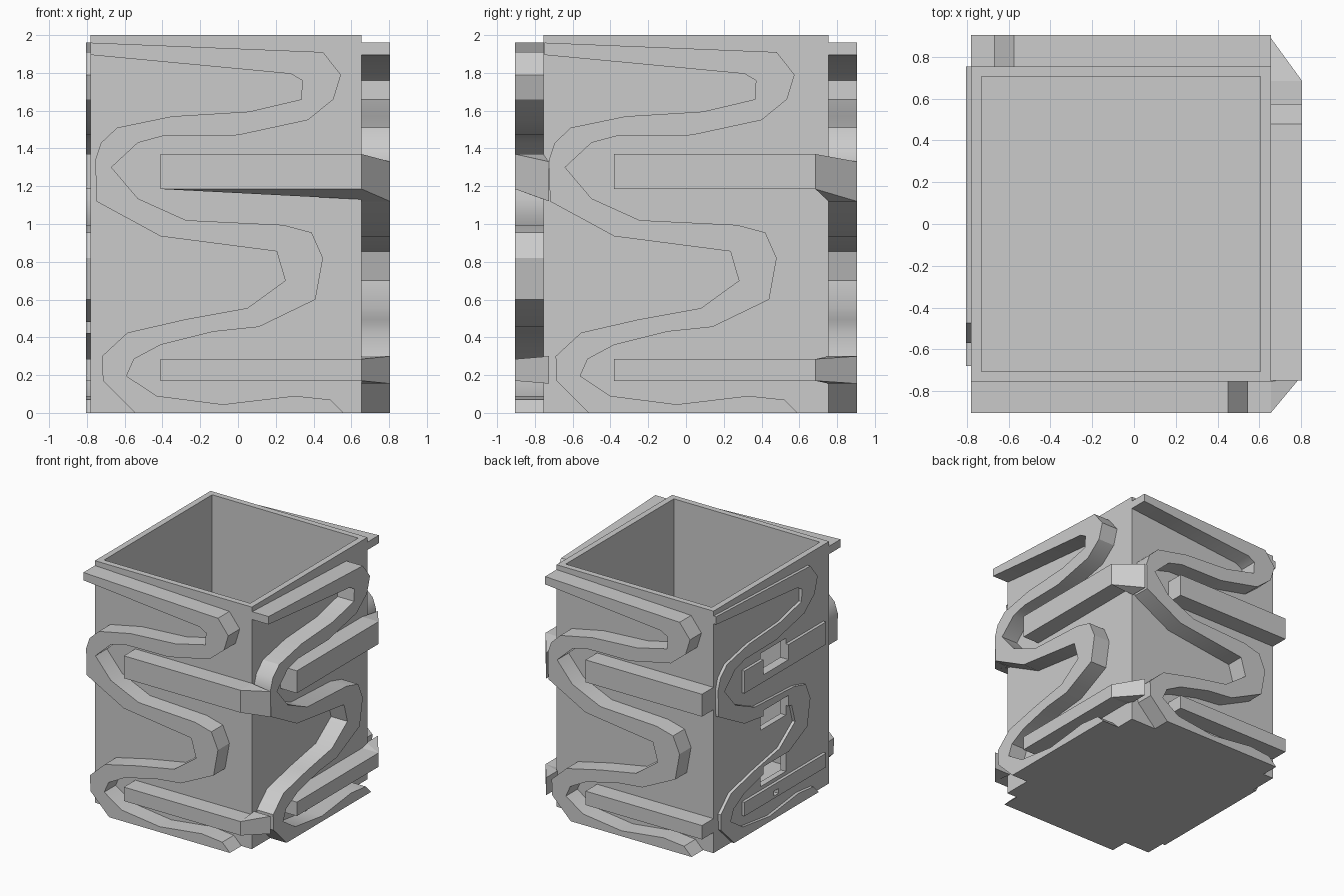
import bpy
import bmesh
import math
from mathutils import Vector

if "Cube" in bpy.data.objects:
    bpy.data.objects.remove(bpy.data.objects["Cube"], do_unlink=True)

grey = bpy.data.materials.new("plain_grey")
grey.use_nodes = True
grey.diffuse_color = (0.6, 0.6, 0.6, 1)
grey.node_tree.nodes["Principled BSDF"].inputs["Base Color"].default_value = grey.diffuse_color

X0, X1, Y = -0.78, 0.655, 0.755      # wall planes of the container
HEIGHT, WALL, RELIEF = 2.0, 0.07, 0.15


def finish(name, bm, smooth=False):
    bmesh.ops.recalc_face_normals(bm, faces=bm.faces)
    if smooth:
        for face in bm.faces:
            face.smooth = True
        for edge in bm.edges:
            edge.smooth = edge.calc_face_angle(math.pi) < math.radians(30)
    mesh = bpy.data.meshes.new(name)
    bm.to_mesh(mesh)
    bm.free()
    mesh.materials.append(grey)
    obj = bpy.data.objects.new(name, mesh)
    bpy.context.collection.objects.link(obj)
    return obj


def add_box(bm, low, high):
    low, high = Vector(low), Vector(high)
    verts = bmesh.ops.create_cube(bm, size=1)["verts"]
    for v in verts:
        v.co = (low + high) / 2 + v.co * (high - low)


def hull(name, points):
    bm = bmesh.new()
    for p in points:
        bm.verts.new(p)
    bmesh.ops.convex_hull(bm, input=bm.verts)
    bmesh.ops.dissolve_limit(bm, angle_limit=0.01, verts=bm.verts, edges=bm.edges)
    return finish(name, bm)


# Each side maps (along, outward, up) to model space
SIDES = {
    "front": (0.0, RELIEF, lambda u, d, z: (u, -Y - d, z)),
    "right_hand": (0.03, RELIEF, lambda u, d, z: (X1 + d, u, z)),
    "back": (0.125, RELIEF, lambda u, d, z: (-u, Y + d, z)),
    "left_hand": (0.025, 0.025, lambda u, d, z: (X0 - d, -u, z)),
}


def relief(name, outline, side, smooth=False):
    shift, depth, place = SIDES[side]
    bm = bmesh.new()
    face = bm.faces.new([bm.verts.new(place(u + shift, -0.02, z)) for u, z in outline])
    cap = bmesh.ops.extrude_face_region(bm, geom=[face])["geom"]
    move = Vector(place(0, depth + 0.02, 0)) - Vector(place(0, 0, 0))
    bmesh.ops.translate(bm, vec=move, verts=[g for g in cap if isinstance(g, bmesh.types.BMVert)])
    return finish(side + "_" + name, bm, smooth)


# Open container
bm = bmesh.new()
add_box(bm, (X0, -Y, 0), (X1, Y, HEIGHT))
bm.normal_update()
top = max(bm.faces, key=lambda f: f.calc_center_median().z)
bmesh.ops.inset_region(bm, faces=[top], thickness=WALL)
pit = bmesh.ops.extrude_face_region(bm, geom=[top])["geom"]
if top.is_valid:
    bmesh.ops.delete(bm, geom=[top], context="FACES_ONLY")
bmesh.ops.translate(bm, vec=(0, 0, WALL - HEIGHT),
                    verts=[g for g in pit if isinstance(g, bmesh.types.BMVert)])
container = finish("container", bm)

# Winding band: upper edge going down, lower edge coming back up
upper = [(-0.78, 1.96), (0.45, 1.91), (0.545, 1.79), (0.505, 1.66), (0.37, 1.55),
         (0, 1.47), (-0.4, 1.465), (-0.53, 1.43), (-0.67, 1.3), (-0.53, 1.135),
         (-0.275, 1.02), (0.24, 0.995), (0.39, 0.955), (0.45, 0.82), (0.41, 0.6),
         (0.11, 0.455), (-0.13, 0.43), (-0.41, 0.36), (-0.55, 0.285), (-0.59, 0.195),
         (-0.43, 0.09), (-0.08, 0.045), (0.3, 0.09), (0.49, 0.07), (0.56, 0)]
lower = [(-0.78, 1.895), (0.28, 1.795), (0.34, 1.76), (0.335, 1.66), (0.06, 1.595),
         (-0.35, 1.57), (-0.64, 1.51), (-0.725, 1.43), (-0.755, 1.34), (-0.75, 1.12),
         (-0.41, 0.935), (0.205, 0.855), (0.25, 0.7), (0.05, 0.555), (-0.28, 0.495),
         (-0.585, 0.425), (-0.72, 0.3), (-0.715, 0.17), (-0.545, 0)]
bars = {"upper": ((1.185, 1.37), (1.12, 1.33)), "lower": ((0.17, 0.285), (0.155, 0.3))}

carved = [container]
for side in SIDES:
    parts = [relief("winding_band", upper + lower[::-1], side, True)]
    for level, ((z0, z1), _) in bars.items():
        outline = [(-0.41, z0), (X1, z0), (X1, z1), (-0.41, z1)]
        parts.append(relief(level + "_bar", outline, side))
    if side == "left_hand":
        carved += parts

# Corner pieces joining each bar to the band on the next side
OUT_X, OUT_Y = X1 + RELIEF, Y + RELIEF
corners = {
    "front": ([(X1, -OUT_Y), (X1, -Y)], [(OUT_X, -0.725), (X1, -0.725)]),
    "back": ([(OUT_X, 0.685), (X1, 0.685)], [(0.645, OUT_Y), (0.645, Y)]),
}
for side, (start, end) in corners.items():
    for level, (bar_z, band_z) in bars.items():
        hull(side + "_" + level + "_corner",
             [(x, y, z) for x, y in start for z in bar_z]
             + [(x, y, z) for x, y in end for z in band_z])

# Sloping underside of the upper front bar
z0 = bars["upper"][0][0]
hull("front_bar_underside", [(-0.41, -OUT_Y, z0), (-0.41, -Y, z0), (X1, -OUT_Y, z0),
                             (X1, -Y, z0), (X1, -Y, 1.13)])

# Pockets in the left-hand wall
bm = bmesh.new()
for z in (0.4, 0.865, 1.33):
    add_box(bm, (-1, -0.19, z - 0.085), (-0.725, 0.14, z + 0.085))
add_box(bm, (-1, -0.06, 0.19), (-0.725, 0, 0.23))
cutter = finish("pocket_cutter", bm)
cutter.hide_render = True
for obj in carved:
    cut = obj.modifiers.new("pockets", "BOOLEAN")
    cut.operation, cut.solver, cut.object = "DIFFERENCE", "EXACT", cutter
graph = bpy.context.evaluated_depsgraph_get()
results = [bpy.data.meshes.new_from_object(obj.evaluated_get(graph)) for obj in carved]
for obj, mesh in zip(carved, results):
    obj.modifiers.clear()
    obj.data = mesh
bpy.data.objects.remove(cutter, do_unlink=True)
